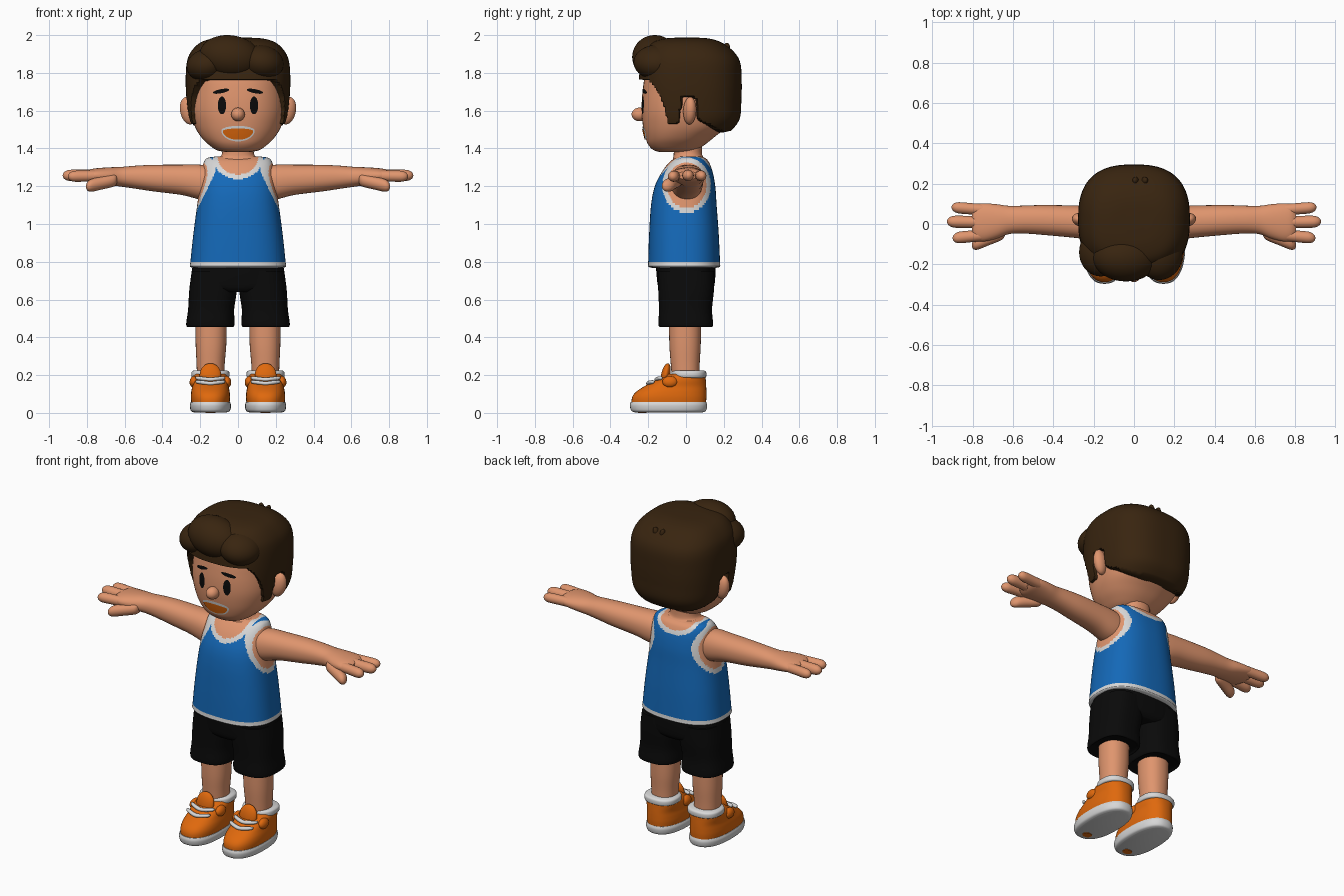
import bpy, bmesh, math
from mathutils import Matrix, Vector, Euler

if "Cube" in bpy.data.objects:
    bpy.data.objects.remove(bpy.data.objects["Cube"])


def material(name, *rgb):
    m = bpy.data.materials.new(name)
    m.use_nodes = True
    m.diffuse_color = (*rgb, 1)
    bsdf = next(n for n in m.node_tree.nodes if n.type == "BSDF_PRINCIPLED")
    bsdf.inputs["Base Color"].default_value = (*rgb, 1)
    bsdf.inputs["Roughness"].default_value = 0.8
    return m


skin = material("skin", .74, .3, .155)
brown = material("dark brown hair", .04, .018, .005)
blue = material("blue cloth", .007, .14, .48)
white = material("white trim", .68, .68, .68)
black = material("black", .003, .003, .003)
orange = material("orange", .74, .14, .004)


def finish(name, bm, mats, mirror=False, rule=None, recalc=True):
    if recalc:
        bmesh.ops.recalc_face_normals(bm, faces=bm.faces[:])
    if rule:
        for f in bm.faces:
            f.material_index = rule(f.calc_center_median())
    mesh = bpy.data.meshes.new(name)
    bm.to_mesh(mesh)
    bm.free()
    for m in mats:
        mesh.materials.append(m)
    ob = bpy.data.objects.new(name, mesh)
    bpy.context.collection.objects.link(ob)
    bpy.ops.object.select_all(action="DESELECT")
    ob.select_set(True)
    bpy.context.view_layer.objects.active = ob
    bpy.ops.object.shade_smooth_by_angle(angle=math.radians(50))
    if mirror:
        ob.modifiers.new("mirror", "MIRROR")
    return ob


def smooth_rows(stations, steps):
    """Catmull-Rom interpolation of the stations."""
    rows, last = [], len(stations) - 1
    for i in range(last):
        p0, p1 = stations[max(i - 1, 0)], stations[i]
        p2, p3 = stations[i + 1], stations[min(i + 2, last)]
        for k in range(steps):
            t = k / steps
            rows.append([b + t * (c - a) / 2 + t * t * (a - 2.5 * b + 2 * c - d / 2)
                         + t ** 3 * (1.5 * (b - c) + (d - a) / 2)
                         for a, b, c, d in zip(p0, p1, p2, p3)])
    return rows + [list(stations[last])]


def loft(name, stations, mats, axis="z", n=2.2, seg=48, steps=5, mirror=False,
         rule=None, shape=None):
    """Skin superellipse rings (t, centre a, centre b, radius a, radius b)."""
    bm, rings = bmesh.new(), []
    for t, a, b, ra, rb in smooth_rows(stations, steps):
        ring = []
        for k in range(seg):
            c, s = math.cos(math.tau * k / seg), math.sin(math.tau * k / seg)
            u = a + ra * math.copysign(abs(c) ** (2 / n), c)
            v = b + rb * math.copysign(abs(s) ** (2 / n), s)
            p = (u, v, t) if axis == "z" else (t, u, v)
            ring.append(bm.verts.new(shape(p) if shape else p))
        rings.append(ring)
    for lo, hi in zip(rings, rings[1:]):
        for k in range(seg):
            j = (k + 1) % seg
            bm.faces.new((lo[k], lo[j], hi[j], hi[k]))
    bm.faces.new(rings[0][::-1])
    bm.faces.new(rings[-1])
    return finish(name, bm, mats, mirror, rule)


def span(z, rx, y0, y1, x=0):
    return (z, x, (y0 + y1) / 2, rx, (y1 - y0) / 2)


def blob(name, loc, size, mat, rot=(0, 0, 0), mirror=False):
    bm = bmesh.new()
    mx = Matrix.LocRotScale(Vector(loc), Euler([math.radians(r) for r in rot]), Vector(size))
    bmesh.ops.create_uvsphere(bm, u_segments=36, v_segments=20, radius=1, matrix=mx)
    return finish(name, bm, [mat], mirror)


# Head and neck
HEAD_N = 2.3
head = [span(*s) for s in (
    (1.38, .05, -.13, 0), (1.39, .11, -.17, .05), (1.42, .155, -.2, .1),
    (1.46, .195, -.215, .15), (1.52, .23, -.228, .22), (1.6, .25, -.235, .25),
    (1.7, .248, -.23, .26), (1.8, .235, -.21, .255), (1.9, .17, -.14, .2))]
loft("head", head, [skin], n=HEAD_N, seg=72)
loft("neck", [span(*s) for s in ((1.27, .15, -.08, .1), (1.34, .12, -.07, .1),
     (1.37, .085, -.065, .085), (1.45, .085, -.065, .085))], [skin])
blob("nose", (0, -.246, 1.58), (.036, .042, .036), skin)
blob("ears", (.262, .02, 1.6), (.045, .034, .074), skin, (0, 12, 15), True)


# Painted face plates that follow the curve of the head
def face_y(x, z):
    rows = smooth_rows(head, 5)
    lo, hi = next(p for p in zip(rows, rows[1:]) if p[1][0] >= z)
    f = (z - lo[0]) / (hi[0] - lo[0])
    _, _, b, ra, rb = [p + f * (q - p) for p, q in zip(lo, hi)]
    return b - rb * (1 - abs(x / ra) ** HEAD_N) ** (1 / HEAD_N)


def face_plate(name, x, z, w, h, mat, top=1, tilt=0, lift=.004, mirror=False):
    bm, seg, rings = bmesh.new(), 32, []
    for f in (.05, .35, .7, 1):
        ring = []
        for k in range(seg):
            c, s = math.cos(math.tau * k / seg), math.sin(math.tau * k / seg)
            px = x + f * w * c
            pz = z + f * (h * s * (top if s > 0 else 1) + tilt * c)
            ring.append(bm.verts.new((px, face_y(px, pz) - lift, pz)))
        rings.append(ring)
    bm.faces.new(rings[0])
    for a, b in zip(rings, rings[1:]):
        for k in range(seg):
            j = (k + 1) % seg
            bm.faces.new((a[k], b[k], b[j], a[j]))
    finish(name, bm, [mat], mirror, recalc=False)


face_plate("eyes", .085, 1.628, .022, .047, black, mirror=True)
face_plate("eyebrows", .09, 1.703, .043, .011, black, tilt=-.008, mirror=True)
face_plate("teeth", 0, 1.495, .088, .058, white, top=.42, lift=.003)
face_plate("mouth", 0, 1.492, .08, .046, orange, top=.3, lift=.007)

# Hair cap, tucked into the head below the hairline
hairline = [(-.4, 1.77), (-.2, 1.76), (-.15, 1.69), (-.115, 1.6), (-.1, 1.53),
            (-.04, 1.53), (-.015, 1.67), (.045, 1.67), (.06, 1.55), (.2, 1.485), (.4, 1.5)]


def tuck(p):
    x, y, z = p
    a, b = next(q for q in zip(hairline, hairline[1:]) if q[1][0] >= y)
    edge = a[1] + (y - a[0]) / (b[0] - a[0]) * (b[1] - a[1])
    return p if z >= edge else (x * .85, (y - .02) * .85 + .02, edge)


loft("hair", [span(*s) for s in (
    (1.46, .2, -.2, .19), (1.5, .235, -.22, .245), (1.56, .26, -.235, .285),
    (1.65, .272, -.245, .293), (1.75, .277, -.25, .295), (1.85, .272, -.24, .288),
    (1.91, .25, -.22, .255), (1.96, .2, -.18, .19), (1.982, .13, -.11, .12),
    (1.987, .04, -.03, .04))], [brown], n=2.6, seg=160, steps=7, shape=tuck)

# Swept fringe and the small tuft at the crown
blob("fringe_middle", (-.04, -.165, 1.884), (.165, .12, .115), brown, (0, 8, 0))
blob("fringe_right", (-.165, -.14, 1.84), (.108, .12, .086), brown, (0, -10, 0))
blob("fringe_left", (.125, -.15, 1.856), (.118, .128, .092), brown, (0, 12, 0))
for i, (x, lean) in enumerate(((.01, -10), (.05, 15))):
    blob(f"crown_tuft_{i + 1}", (x, .21, 1.92), (.018, .022, .04), brown, (-15, lean, 0))


# Tank top with painted trims: 0 blue, 1 white, 2 skin
def shirt_rule(c):
    hole = math.hypot((c.y - .003) / .128, (c.z - 1.205) / .147)
    depth = .098 if c.y < .02 else .05
    neck = math.hypot(c.x / .108, (c.z - 1.36) / depth)
    neck_outer = math.hypot(c.x / .134, (c.z - 1.36) / (depth + .026))
    if (abs(c.x) > .1 and hole < .82) or neck < 1:
        return 2
    if (abs(c.x) > .1 and hole < 1) or neck_outer < 1 or c.z < .798:
        return 1
    return 0


loft("tank_top", [span(*s) for s in (
    (.768, .235, -.18, .16), (.775, .254, -.2, .18), (.8, .252, -.2, .18),
    (.95, .236, -.195, .173), (1.1, .216, -.185, .162), (1.2, .203, -.165, .155),
    (1.28, .192, -.125, .14), (1.33, .18, -.085, .12), (1.35, .16, -.055, .1),
    (1.357, .12, -.04, .08))], [blue, white, skin], n=2.5, seg=160, steps=10, rule=shirt_rule)

# Arms and hands
loft("arms", [(.13, 0, 1.215, .085, .085), (.2, .005, 1.222, .085, .092),
              (.3, .012, 1.234, .08, .08), (.45, .02, 1.243, .074, .07),
              (.55, .022, 1.248, .069, .06), (.62, .02, 1.25, .07, .052),
              (.68, .013, 1.253, .085, .047), (.74, .008, 1.256, .094, .04),
              (.78, .008, 1.257, .088, .033), (.805, .008, 1.257, .06, .02)],
     [skin], axis="x", mirror=True)


def finger(name, start, end, r):
    rows = []
    for f, k in ((0, .5), (.1, .95), (.5, 1), (.8, 1), (.92, .8), (.98, .45), (1, .1)):
        x, y, z = Vector(start).lerp(Vector(end), f)
        rows.append((x, y, z, r * k, r * k))
    loft(name, rows, [skin], axis="x", n=2, seg=20, mirror=True)


finger("index_fingers", (.71, -.052, 1.255), (.9, -.07, 1.252), .029)
finger("middle_fingers", (.71, .008, 1.258), (.928, .012, 1.257), .03)
finger("little_fingers", (.71, .068, 1.257), (.905, .083, 1.255), .028)
finger("thumbs", (.64, -.04, 1.235), (.805, -.105, 1.198), .034)

# Shorts and legs
loft("shorts_hips", [span(.64, .1, -.13, .13), span(.665, .24, -.147, .148),
                     span(.72, .248, -.155, .155), span(.79, .238, -.16, .155)], [black], n=2.7)
loft("shorts_legs", [span(z, w, a, b, x) for z, w, a, b, x in (
    (.462, .11, -.125, .12, .147), (.455, .122, -.14, .138, .147), (.475, .128, -.146, .143, .146),
    (.55, .122, -.143, .138, .142), (.65, .126, -.147, .148, .132),
    (.75, .12, -.15, .15, .125))], [black], n=2.7, mirror=True)
loft("legs", [span(.12, .07, -.07, .07, .145), span(.25, .074, -.08, .072, .145),
              span(.36, .081, -.088, .078, .143), span(.5, .083, -.09, .08, .142)],
     [skin], mirror=True)

# Shoes
FOOT = .146


def foot_loft(name, rows, mat):
    loft(name, [span(*r, FOOT) for r in rows], [mat], n=2.4, mirror=True)


foot_loft("soles", ((.003, .088, -.272, .088), (.012, .104, -.29, .106),
                    (.04, .109, -.297, .112), (.058, .104, -.292, .107)), white)
foot_loft("shoe_uppers", ((.04, .1, -.288, .105), (.08, .104, -.286, .108),
                          (.11, .102, -.266, .108), (.14, .097, -.222, .107),
                          (.17, .097, -.165, .105), (.19, .094, -.125, .103),
                          (.205, .085, -.1, .095)), orange)
foot_loft("shoe_collars", ((.185, .09, -.07, .098), (.192, .1, -.078, .107),
                           (.215, .1, -.076, .107), (.224, .09, -.066, .097)), white)
foot_loft("sole_dots", ((0, .027, -.255, -.21), (.006, .027, -.255, -.21)), orange)
blob("shoe_tongues", (FOOT, -.108, .2), (.057, .024, .064), orange, (-12, 0, 0), True)
blob("shoe_flaps", (FOOT + .088, -.085, .165), (.022, .04, .03), orange, (0, -10, 0), True)
blob("shoe_inner_flaps", (FOOT - .088, -.085, .165), (.022, .04, .03), orange, (0, 10, 0), True)
for i, (y, z) in enumerate(((-.155, .176), (-.198, .156))):
    rows = [(FOOT + dx, y + 4 * dx * dx, z + .12 * abs(dx), r, r * .8)
            for dx, r in ((-.078, .004), (-.07, .011), (-.035, .013), (0, .013),
                          (.035, .013), (.07, .011), (.078, .004))]
    loft(f"laces_{i + 1}", rows, [white], axis="x", seg=16, mirror=True)
